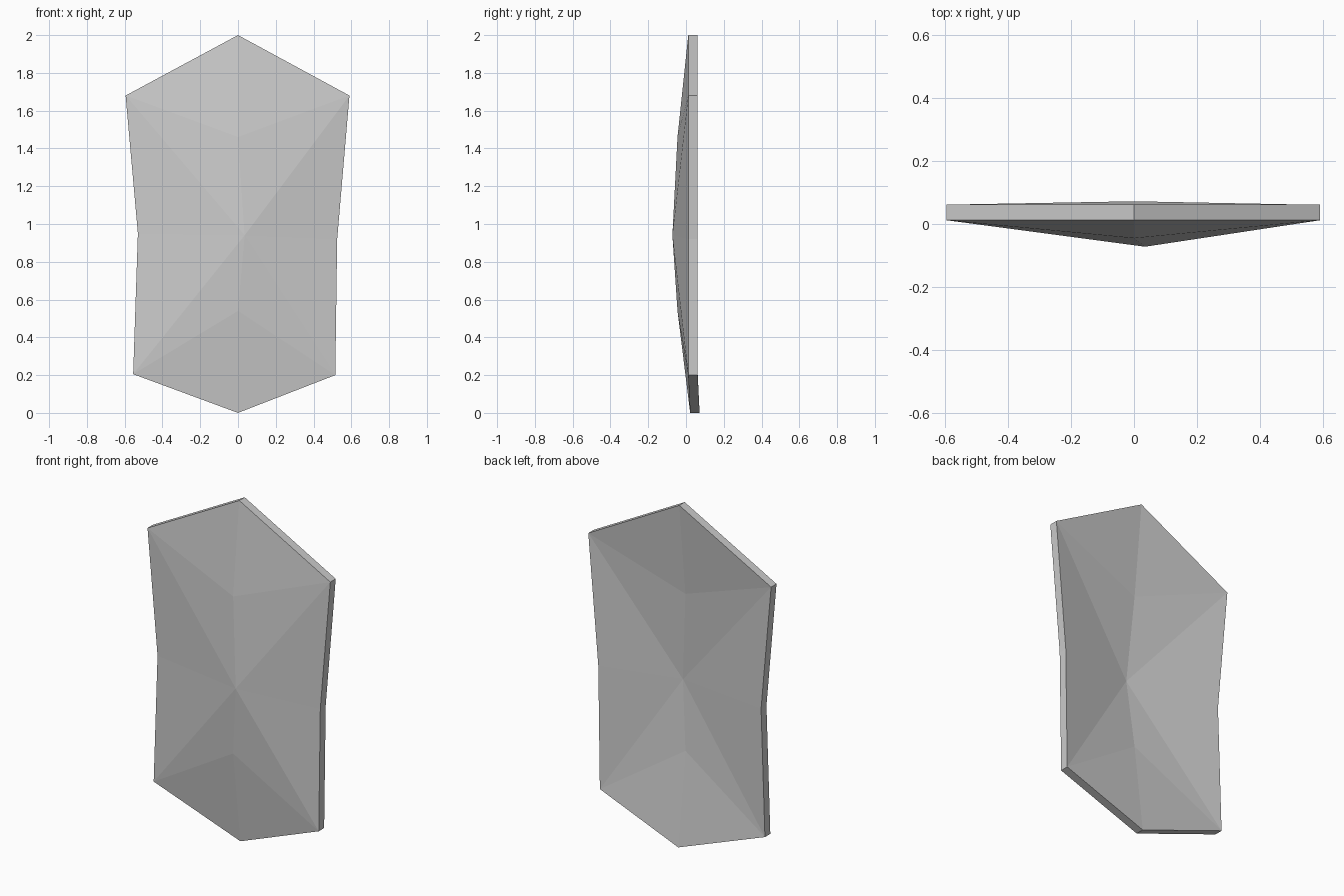
import bpy
import bmesh
from mathutils import Vector

cube = bpy.data.objects.get("Cube")
if cube:
    bpy.data.objects.remove(cube, do_unlink=True)

THICKNESS = 0.05
RIM_Y = 0.012

# One plain grey for the whole plate
grey = bpy.data.materials.new("light grey")
grey.use_nodes = True
colour = (0.6, 0.6, 0.6, 1)
grey.diffuse_color = colour
grey.node_tree.nodes["Principled BSDF"].inputs["Base Color"].default_value = colour

bm = bmesh.new()


def point(x, z, y=RIM_Y):
    return bm.verts.new((x, y, z))


# Outline corners, clockwise from the top
top = point(0, 2)
upper_left = point(0.59, 1.68)
waist_left = point(0.525, 0.92)
lower_left = point(0.515, 0.2)
bottom = point(0, 0, 0.022)
lower_right = point(-0.555, 0.205)
waist_right = point(-0.53, 0.95)
upper_right = point(-0.595, 1.68)

# Raised points on the middle ridge
ridge_top = point(0, 1.46, -0.045)
boss = point(0.035, 0.94, -0.072)
ridge_bottom = point(0, 0.54, -0.045)

# Facets fanning around the raised points
inner_ring = [ridge_top, upper_left, waist_left, lower_left,
              ridge_bottom, lower_right, waist_right, upper_right]
for a, b in zip(inner_ring, inner_ring[1:] + inner_ring[:1]):
    bm.faces.new((boss, a, b))
for tip, ridge, sides in ((top, ridge_top, (upper_left, upper_right)),
                          (bottom, ridge_bottom, (lower_left, lower_right))):
    for side in sides:
        bm.faces.new((ridge, tip, side))

# Push a copy of the shell back to give an even thickness with a hollow rear
front_faces = bm.faces[:]
shell = bmesh.ops.extrude_face_region(bm, geom=front_faces, use_keep_orig=True)
back_verts = [g for g in shell["geom"] if isinstance(g, bmesh.types.BMVert)]
bmesh.ops.translate(bm, verts=back_verts, vec=Vector((0, THICKNESS, 0)))
bmesh.ops.recalc_face_normals(bm, faces=bm.faces[:])

mesh = bpy.data.meshes.new("faceted_plate")
bm.to_mesh(mesh)
bm.free()
mesh.materials.append(grey)
plate = bpy.data.objects.new("faceted_plate", mesh)
bpy.context.scene.collection.objects.link(plate)
